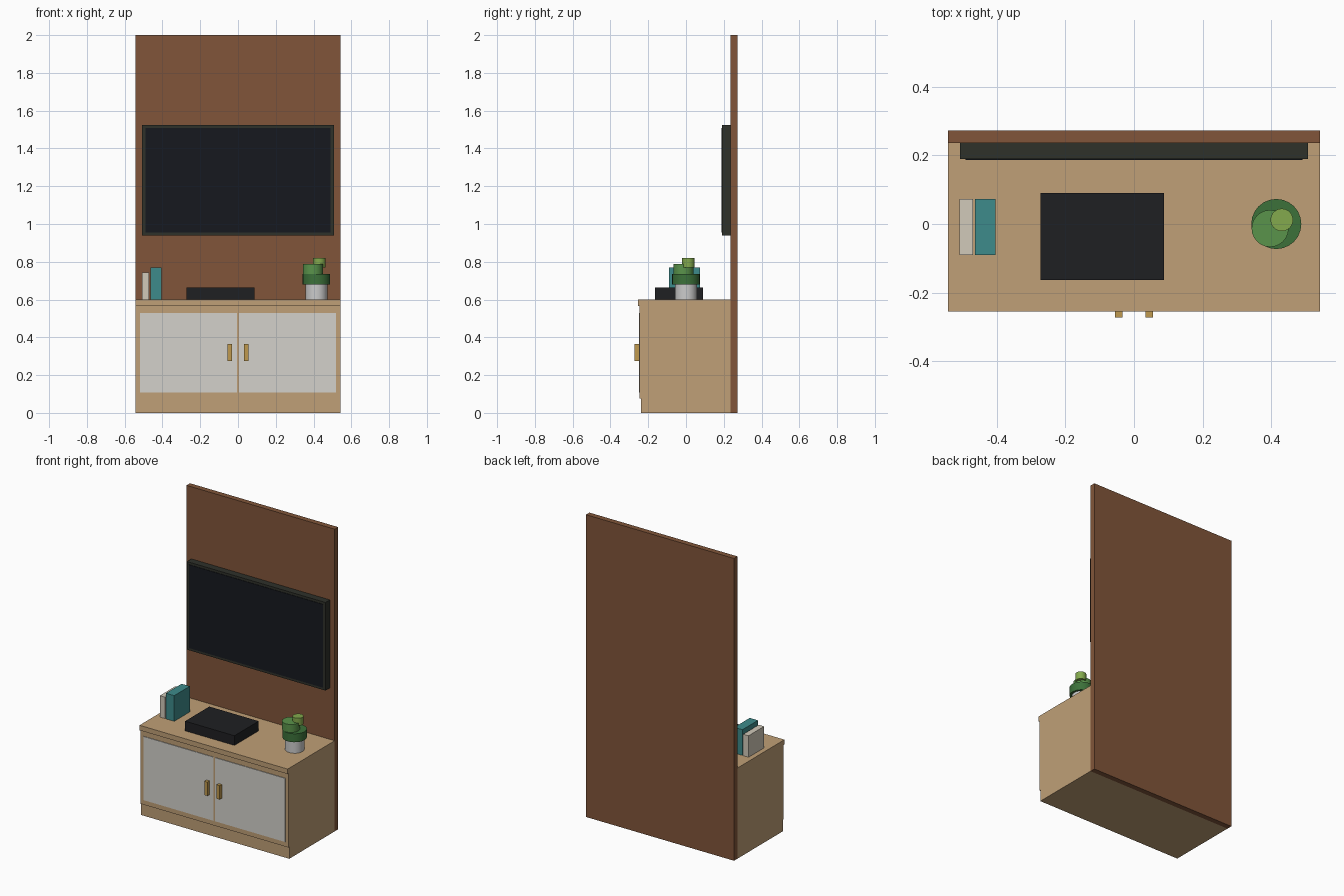
import bpy
from math import radians

if "Cube" in bpy.data.objects:
    bpy.data.objects.remove(bpy.data.objects["Cube"])


def material(name, r, g, b):
    m = bpy.data.materials.new(name)
    m.diffuse_color = [(c / 255) ** 2.2 for c in (r, g, b)] + [1]
    m.use_nodes = True
    m.node_tree.nodes["Principled BSDF"].inputs["Base Color"].default_value = m.diffuse_color
    return m


oak = material("oak", 190, 158, 118)
walnut = material("walnut", 128, 86, 60)
white = material("off_white", 210, 208, 202)
brass = material("brass", 190, 152, 80)
frame = material("tv_frame", 50, 52, 46)
glass = material("tv_glass", 28, 31, 36)
black = material("black", 36, 37, 39)
cream = material("cream", 208, 200, 184)
teal = material("teal", 64, 138, 138)
pot_grey = material("pot_grey", 190, 190, 190)
greens = [material("leaf_dark", 62, 112, 60), material("leaf_mid", 90, 146, 76),
          material("leaf_light", 130, 168, 78)]


def box(name, x, y, z, mat):
    """Box from (min, max) ranges on each axis."""
    bpy.ops.mesh.primitive_cube_add(size=1, location=[(a + b) / 2 for a, b in (x, y, z)])
    ob = bpy.context.object
    ob.name = name
    ob.scale = [b - a for a, b in (x, y, z)]
    bpy.ops.object.transform_apply(location=False, rotation=False, scale=True)
    ob.data.materials.append(mat)
    return ob


def drum(name, x, y, z, r, mat):
    bpy.ops.mesh.primitive_cylinder_add(vertices=24, radius=r, depth=z[1] - z[0],
                                        location=(x, y, sum(z) / 2))
    ob = bpy.context.object
    ob.name = name
    bpy.ops.object.shade_smooth_by_angle(angle=radians(30))
    ob.data.materials.append(mat)


# Back panel
W = 0.542
box("back_panel", (-W, W), (0.236, 0.272), (0, 2), walnut)

# Cabinet
box("plinth", (-W, W), (-0.238, 0.236), (0, 0.077), oak)
box("cabinet_body", (-W, W), (-0.245, 0.236), (0.077, 0.567), oak)
box("cabinet_top", (-W, W), (-0.255, 0.236), (0.567, 0.6), oak)

# Doors and handles, left and right
for side, s in (("left", -1), ("right", 1)):
    box(side + "_door", sorted((s * 0.006, s * 0.519)), (-0.249, -0.244), (0.109, 0.53), white)
    box(side + "_handle", sorted((s * 0.033, s * 0.056)), (-0.272, -0.248), (0.275, 0.366), brass)

# Wall-mounted television
box("tv_body", (-0.507, 0.507), (0.19, 0.237), (0.94, 1.523), frame)
box("tv_screen", (-0.491, 0.491), (0.187, 0.191), (0.956, 1.507), glass)

# Media box and books
box("media_box", (-0.273, 0.088), (-0.163, 0.09), (0.6, 0.664), black)
box("cream_book", (-0.509, -0.47), (-0.09, 0.073), (0.6, 0.742), cream)
box("teal_book", (-0.464, -0.404), (-0.09, 0.073), (0.6, 0.77), teal)

# Potted plant
drum("plant_pot", 0.415, 0, (0.6, 0.68), 0.058, pot_grey)
drum("lower_leaves", 0.415, 0, (0.68, 0.736), 0.073, greens[0])
drum("middle_leaves", 0.397, -0.013, (0.736, 0.789), 0.054, greens[1])
drum("upper_leaves", 0.431, 0.012, (0.77, 0.82), 0.033, greens[2])
